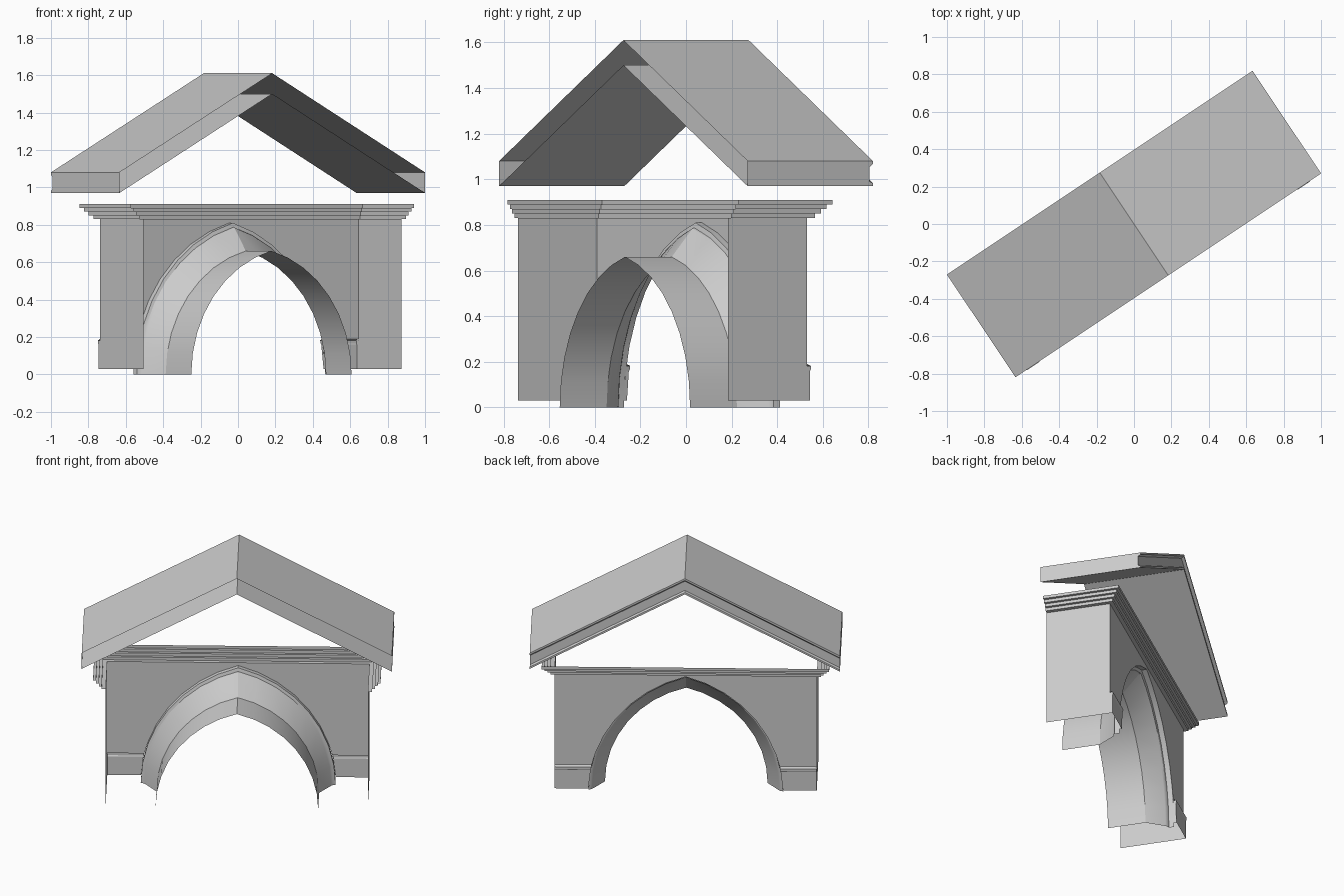
import bpy, bmesh, math

cube = bpy.data.objects.get("Cube")
if cube:
    bpy.data.objects.remove(cube, do_unlink=True)

TURN = math.atan2(0.555, 0.832)     # the gatehouse stands turned on the ground
HALF, FRONT, BACK = 0.83, -0.333, 0.084
WALL_TOP, WALL_BASE, PLINTH_TOP = 0.83, 0.03, 0.19
LIP = (0.617, 0.81)                 # half span and rise of the outer arch

stone = bpy.data.materials.new("pale_grey_stone")
stone.use_nodes = True
stone.diffuse_color = (0.6, 0.6, 0.6, 1)
stone.node_tree.nodes["Principled BSDF"].inputs["Base Color"].default_value = (0.6, 0.6, 0.6, 1)


def finish(name, bm, smooth=False):
    mesh = bpy.data.meshes.new(name)
    bm.normal_update()
    bm.to_mesh(mesh)
    bm.free()
    mesh.materials.append(stone)
    obj = bpy.data.objects.new(name, mesh)
    obj.rotation_euler.z = TURN
    bpy.context.collection.objects.link(obj)
    if smooth:
        bpy.ops.object.select_all(action='DESELECT')
        obj.select_set(True)
        bpy.context.view_layer.objects.active = obj
        bpy.ops.object.shade_smooth_by_angle(angle=math.radians(25))
    return obj


def loft(bm, rows, flip=False):
    """Join successive rows of points with quads."""
    grid = [[bm.verts.new(p) for p in row] for row in rows]
    for a, b in zip(grid, grid[1:]):
        for i in range(len(a) - 1):
            quad = [a[i], a[i + 1], b[i + 1], b[i]]
            bm.faces.new(quad[::-1] if flip else quad)
    return grid


def arch_circle(span, rise):
    centre = (span ** 2 - rise ** 2) / (2 * span)
    return centre, span - centre


def arch_points(span, rise, steps=8):
    """Pointed arch of two circular arcs, from left foot to right foot."""
    c, r = arch_circle(span, rise)
    top = math.asin(rise / r)
    right = [(c + r * math.cos(top * i / steps), r * math.sin(top * i / steps))
             for i in range(steps + 1)]
    right[-1] = (0, rise)
    return [(-x, z) for x, z in right] + right[-2::-1]


def lip_x(z):
    c, r = arch_circle(*LIP)
    return c + math.sqrt(r * r - z * z)


# Arch: straight tunnel, splay, then a small moulded lip at the back
sections = [(-0.322, 0.515, 0.66), (-0.075, 0.515, 0.66), (0.035, 0.59, 0.785),
            (0.045, 0.602, 0.787), (0.05, *LIP), (BACK, *LIP)]
bm = bmesh.new()
loft(bm, [[(x, y, z) for x, z in arch_points(s, h)] for y, s, h in sections], flip=True)
finish("arch_vault", bm, smooth=True)

# Back wall with the arch opening
bm = bmesh.new()
edge = lip_x(PLINTH_TOP)
opening = [(x, z) for x, z in arch_points(*LIP) if z > PLINTH_TOP]
outline = [(-HALF, PLINTH_TOP), (-HALF, WALL_TOP), (HALF, WALL_TOP), (HALF, PLINTH_TOP),
           (edge, PLINTH_TOP)] + opening[::-1] + [(-edge, PLINTH_TOP)]
bm.faces.new([bm.verts.new((x, BACK, z)) for x, z in outline])
finish("back_wall", bm)

# Plinths either side of the arch, with a return into the opening
profile = [(BACK, PLINTH_TOP), (0.104, 0.182), (0.104, 0.166), (0.1, 0.16), (0.1, WALL_BASE)]
for side, s in (("left", 1), ("right", -1)):
    bm = bmesh.new()
    loft(bm, [[(s * lip_x(z), y, z), (s * HALF, y, z)] for y, z in profile], flip=s < 0)
    loft(bm, [[(s * lip_x(z), BACK, z), (s * lip_x(z), y, z)] for y, z in profile[1:]], flip=s < 0)
    loft(bm, [[(s * HALF, y, z), (s * HALF, BACK, z)] for y, z in profile[1:]], flip=s < 0)
    finish(side + "_plinth", bm)

# End walls
for side, s in (("left", 1), ("right", -1)):
    bm = bmesh.new()
    loft(bm, [[(s * HALF, FRONT, z), (s * HALF, BACK, z)] for z in (WALL_BASE, WALL_TOP)],
         flip=s < 0)
    finish(side + "_end_wall", bm)

# Stepped cornice round three sides, open above and in front
bm = bmesh.new()
rows, out, z = [], 0.0, WALL_TOP
levels = [(0, z)]
for step in (0.026, 0.044, 0.062, 0.08):
    levels += [(step, z), (step, z + 0.02)]
    z += 0.02
for d, z in levels:
    w = HALF + d
    rows.append([(-w, FRONT, z), (-w, BACK + d, z), (w, BACK + d, z), (w, FRONT, z)])
loft(bm, rows, flip=True)
finish("cornice", bm)

# Gable roof: hollow slab, open in front, grooved fascia at the back
EAVE, RIDGE, LENGTH, DEPTH = 1.08, 1.61, 0.982, 0.33
groove = DEPTH - 0.017
slab = [(-DEPTH, 0), (DEPTH, 0), (DEPTH, -0.013), (groove, -0.026), (groove, -0.09),
        (DEPTH, -0.097), (DEPTH, -0.11), (-DEPTH, -0.11)]
bm = bmesh.new()
stations = loft(bm, [[(x, y, top + dz) for y, dz in slab]
                     for x, top in ((-LENGTH, EAVE), (0, RIDGE), (LENGTH, EAVE))], flip=True)
bm.faces.new(stations[0])
bm.faces.new(stations[-1][::-1])
bmesh.ops.recalc_face_normals(bm, faces=bm.faces)
finish("gable_roof", bm)
